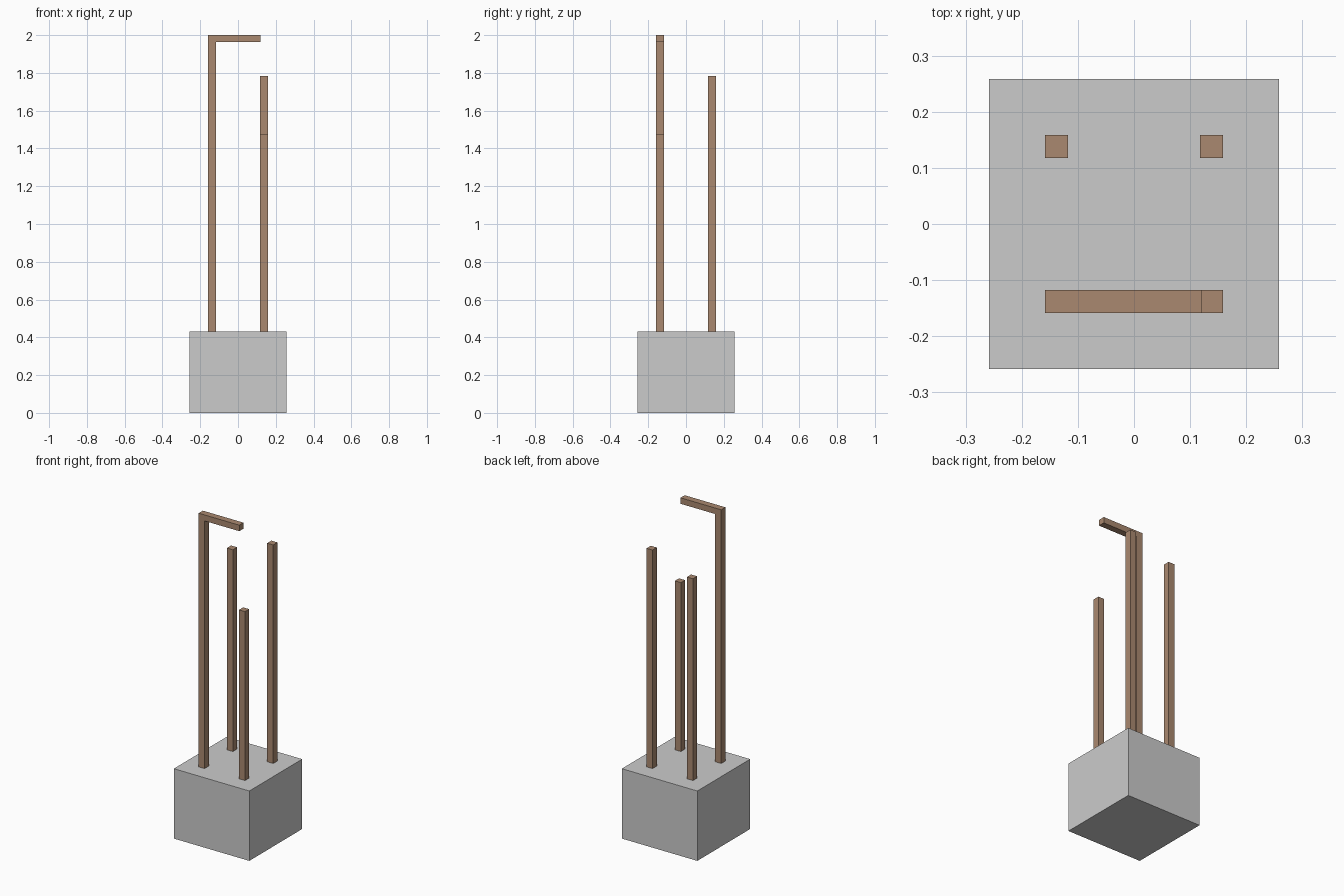
import bpy, bmesh

if "Cube" in bpy.data.objects:
    bpy.data.objects.remove(bpy.data.objects["Cube"])

BASE = 0.258            # half width of the block
BASE_TOP = 0.432
INNER, OUTER = 0.1175, 0.1585   # near and far faces of the bars
MID, BAR = (INNER + OUTER) / 2, OUTER - INNER

rust = bpy.data.materials.new("rusty_steel")
rust.diffuse_color = (0.40, 0.25, 0.16, 1)
rust.use_nodes = True
rust.node_tree.nodes["Principled BSDF"].inputs["Base Color"].default_value = rust.diffuse_color


def extrude_profile(name, points, y0, y1, mat=None):
    """Extrude a closed x-z profile from y0 to y1."""
    bm = bmesh.new()
    face = bm.faces.new([bm.verts.new((x, y0, z)) for x, z in points])
    ext = bmesh.ops.extrude_face_region(bm, geom=[face])
    verts = [g for g in ext["geom"] if isinstance(g, bmesh.types.BMVert)]
    bmesh.ops.translate(bm, verts=verts, vec=(0, y1 - y0, 0))
    bmesh.ops.recalc_face_normals(bm, faces=bm.faces)
    mesh = bpy.data.meshes.new(name)
    bm.to_mesh(mesh)
    bm.free()
    if mat:
        mesh.materials.append(mat)
    obj = bpy.data.objects.new(name, mesh)
    bpy.context.collection.objects.link(obj)
    return obj


def rect(x0, x1, z0, z1):
    return [(x0, z0), (x1, z0), (x1, z1), (x0, z1)]


# Concrete block
extrude_profile("concrete_block", rect(-BASE, BASE, 0, BASE_TOP), -BASE, BASE)

# Straight bars of differing height
for name, sx, sy, top in [("bar_front_right", 1, -1, 1.476),
                          ("bar_back_right", 1, 1, 1.783),
                          ("bar_back_left", -1, 1, 1.679)]:
    x, y = sx * MID, sy * MID
    extrude_profile(name, rect(x - BAR / 2, x + BAR / 2, BASE_TOP, top),
                    y - BAR / 2, y + BAR / 2, rust)

# Tall bar with its end bent over to the right
bent = [(-OUTER, BASE_TOP), (-INNER, BASE_TOP), (-INNER, 1.963),
        (0.12, 1.963), (0.12, 2.0), (-OUTER, 2.0)]
extrude_profile("bent_bar_front_left", bent, -OUTER, -INNER, rust)
